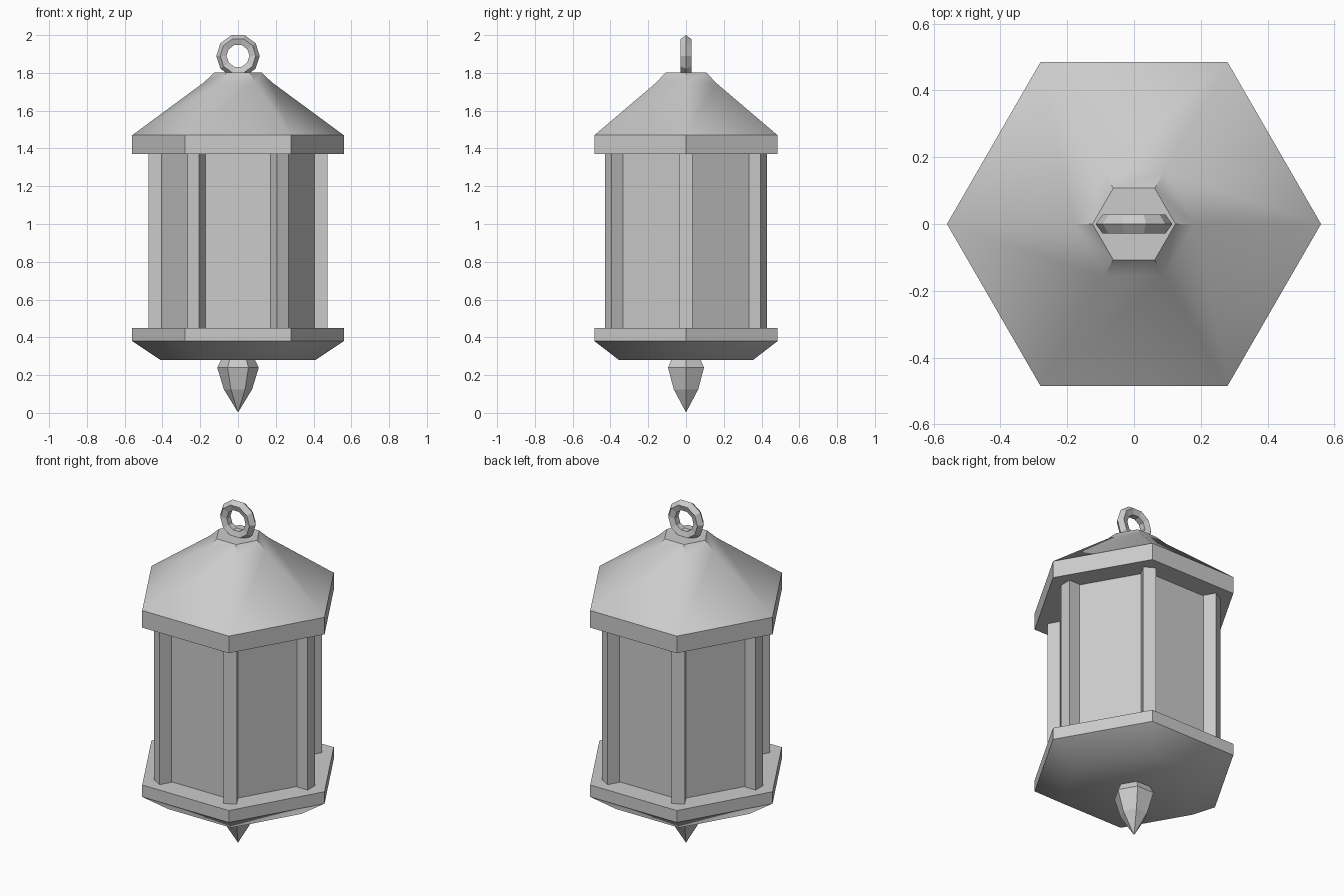
import bpy, bmesh
from math import pi, cos, sin, radians
from mathutils import Matrix

if "Cube" in bpy.data.objects:
    bpy.data.objects.remove(bpy.data.objects["Cube"])


def finish(name, bm, smooth_angle=None):
    bmesh.ops.remove_doubles(bm, verts=bm.verts, dist=1e-5)
    bmesh.ops.recalc_face_normals(bm, faces=bm.faces)
    mesh = bpy.data.meshes.new(name)
    bm.to_mesh(mesh)
    bm.free()
    obj = bpy.data.objects.new(name, mesh)
    bpy.context.collection.objects.link(obj)
    if smooth_angle:
        bpy.ops.object.select_all(action='DESELECT')
        obj.select_set(True)
        bpy.context.view_layer.objects.active = obj
        bpy.ops.object.shade_smooth_by_angle(angle=radians(smooth_angle))
    return obj


def hex_stack(name, profile, smooth_angle=None, sides=6):
    """Closed six-sided solid from (radius, z) pairs, bottom to top."""
    bm = bmesh.new()
    rings = [[bm.verts.new((r * cos(2 * pi * i / sides), r * sin(2 * pi * i / sides), z))
              for i in range(sides)] for r, z in profile]
    for a, b in zip(rings, rings[1:]):
        for i in range(sides):
            j = (i + 1) % sides
            bm.faces.new((a[i], a[j], b[j], b[i]))
    bm.faces.new(rings[0][::-1])
    bm.faces.new(rings[-1])
    return finish(name, bm, smooth_angle)


# Roof and base with softly shaded slopes
hex_stack("roof", [(0.56, 1.37), (0.56, 1.47), (0.18, 1.75), (0.124, 1.803)], 40)
hex_stack("base", [(0.41, 0.28), (0.56, 0.38), (0.56, 0.45)], 40)

# Window panes: one hexagonal column set behind the posts
hex_stack("glass_panes", [(0.42, 0.44), (0.42, 1.38)])

# Pointed drop under the base
hex_stack("finial", [(0.0005, 0.003), (0.075, 0.125), (0.11, 0.24), (0.088, 0.285)])

# Corner posts
for k in range(6):
    bm = bmesh.new()
    m = (Matrix.Rotation(k * pi / 3, 4, 'Z') @ Matrix.Translation((0.44, 0, 0.91))
         @ Matrix.Diagonal((0.07, 0.07, 0.94, 1)))
    bmesh.ops.create_cube(bm, size=1, matrix=m)
    finish(f"corner_post_{k + 1}", bm)

# Hanging ring
bpy.ops.mesh.primitive_torus_add(major_segments=10, minor_segments=5,
                                 major_radius=0.085, minor_radius=0.03,
                                 location=(0, 0, 1.89), rotation=(pi / 2, 0, 0))
bpy.context.object.name = "hanging_ring"
bpy.ops.object.shade_flat()
